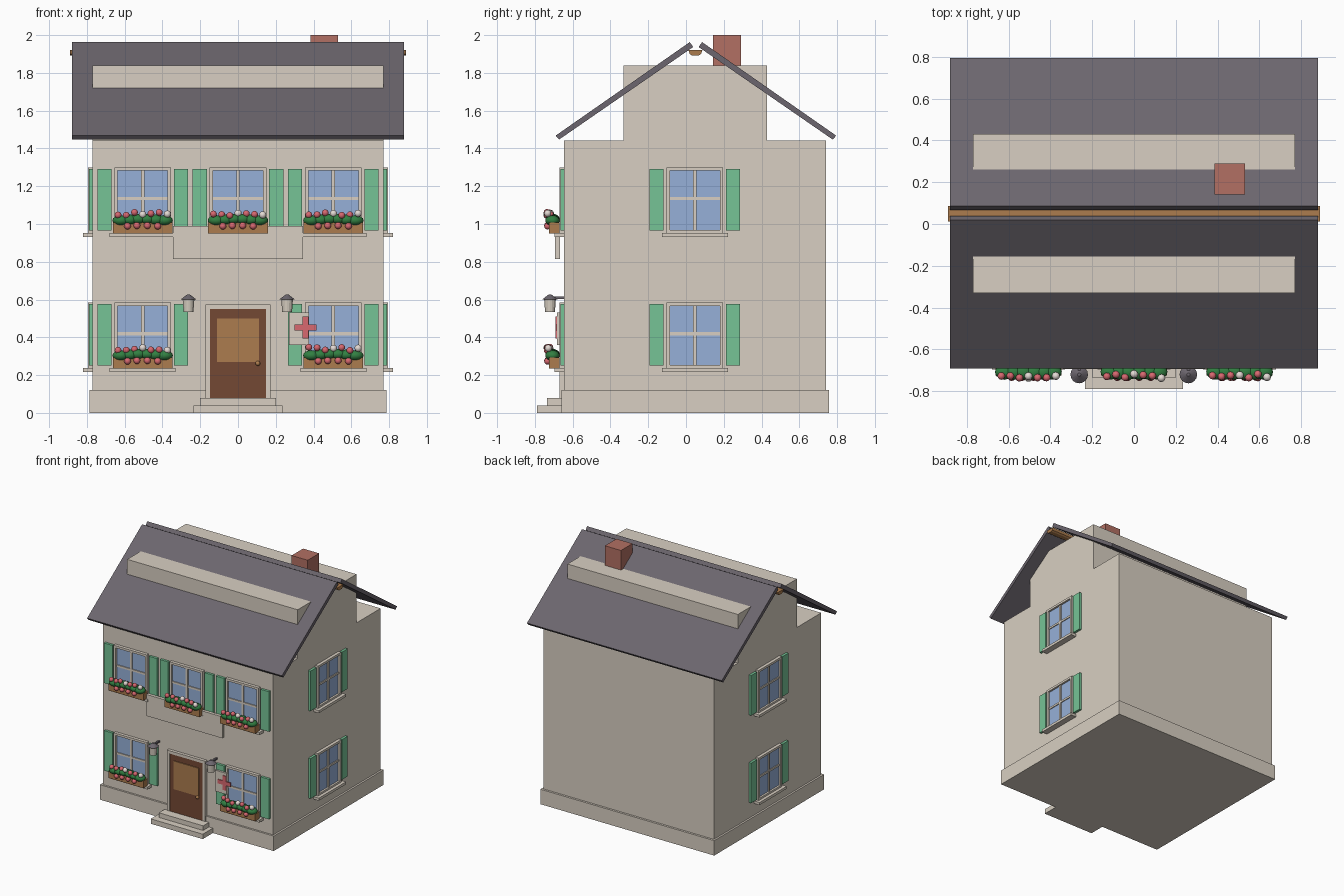
import bpy, bmesh, math, random
from mathutils import Matrix, Vector

cube = bpy.data.objects.get("Cube")
if cube:
    bpy.data.objects.remove(cube, do_unlink=True)
random.seed(4)


def material(name, rgb):
    linear = [((c / 255 + 0.055) / 1.055) ** 2.4 for c in rgb] + [1]
    m = bpy.data.materials.new(name)
    m.use_nodes = True
    m.diffuse_color = linear
    m.node_tree.nodes["Principled BSDF"].inputs["Base Color"].default_value = linear
    return m


CREAM = material("cream stone", (216, 207, 194))
SLATE = material("slate", (108, 102, 110))
SHUTTER = material("shutter green", (118, 196, 150))
GLASS = material("window blue", (150, 176, 216))
WOOD = material("light wood", (172, 124, 78))
DOOR = material("dark wood", (116, 72, 52))
BRICK = material("brick", (178, 112, 99))
LEAF = material("leaf green", (50, 128, 66))
PINK = material("flower pink", (216, 104, 112))
WHITE = material("flower white", (228, 218, 212))


def finish(bm, name, mat, place=Matrix(), smooth=False):
    """Turn a bmesh into a placed object with one colour."""
    bmesh.ops.recalc_face_normals(bm, faces=bm.faces)
    for f in bm.faces:
        f.smooth = smooth
    me = bpy.data.meshes.new(name)
    bm.to_mesh(me)
    bm.free()
    me.materials.append(mat)
    ob = bpy.data.objects.new(name, me)
    ob.matrix_world = place
    bpy.context.collection.objects.link(ob)
    return ob


def boxes(name, mat, spans, place=Matrix()):
    """Boxes given as (x0, x1, y0, y1, z0, z1), joined in one object."""
    bm = bmesh.new()
    for x0, x1, y0, y1, z0, z1 in spans:
        centre = Vector((x0 + x1, y0 + y1, z0 + z1)) / 2
        size = Matrix.Diagonal((x1 - x0, y1 - y0, z1 - z0, 1))
        bmesh.ops.create_cube(bm, size=1, matrix=Matrix.Translation(centre) @ size)
    return finish(bm, name, mat, place)


def balls(name, mat, items, place):
    """Smooth ellipsoids given as (centre, radii)."""
    bm = bmesh.new()
    for centre, radii in items:
        bmesh.ops.create_uvsphere(bm, u_segments=12, v_segments=8, radius=1,
                                  matrix=Matrix.Translation(centre) @ Matrix.Diagonal((*radii, 1)))
    return finish(bm, name, mat, place, True)


def extrude_x(name, mat, profile, half):
    """Sweep a (y, z) profile along x."""
    bm = bmesh.new()
    face = bm.faces.new([bm.verts.new((-half, y, z)) for y, z in profile])
    geom = bmesh.ops.extrude_face_region(bm, geom=[face])["geom"]
    bmesh.ops.translate(bm, vec=(2 * half, 0, 0),
                        verts=[v for v in geom if isinstance(v, bmesh.types.BMVert)])
    return finish(bm, name, mat)


def cone(name, mat, r1, r2, z0, z1, place, sides=16):
    bm = bmesh.new()
    bmesh.ops.create_cone(bm, cap_ends=True, segments=sides, radius1=r1, radius2=r2,
                          depth=z1 - z0, matrix=Matrix.Translation((0, 0, (z0 + z1) / 2)))
    return finish(bm, name, mat, place)


FRONT = -0.645
MID = 0.047

# Masonry
boxes("foundation", CREAM, [(-.785, .785, -.66, .757, 0, .122)])
boxes("walls", CREAM, [(-.77, .77, FRONT, .74, .122, 1.443)])
boxes("attic", CREAM, [(-.77, .77, -.33, .43, 1.443, 1.84)])
boxes("chimney", BRICK, [(.385, .53, .142, .29, 1.7, 2)])

# Roof slabs, mirrored about the ridge, and the ridge beam
slab = [(-.69, 1.468), (.02, 1.963), (.038, 1.937), (-.672, 1.447)]
extrude_x("front_roof", SLATE, slab, .88)
extrude_x("back_roof", SLATE, [(.1 - y + .005, z) for y, z in slab], .88)
extrude_x("ridge_beam", WOOD, [(.013, 1.92), (.087, 1.92), (.08, 1.9),
                               (.068, 1.892), (.032, 1.892), (.02, 1.9)], .89)


def window(label, place):
    """Window facing -y, with its frame bottom at the local origin."""
    w, h, b = .15, .35, .018
    boxes(label + "_frame", CREAM, [
        (-w, -w + b, -.025, 0, 0, h), (w - b, w, -.025, 0, 0, h),
        (-w + b, w - b, -.025, 0, 0, b), (-w + b, w - b, -.025, 0, h - b, h)], place)
    boxes(label + "_glass", GLASS, [(-w + b, w - b, -.009, 0, b, h - b)], place)
    boxes(label + "_glazing_bars", CREAM, [
        (-.009, .009, -.017, -.009, b, h - b),
        (-w + b, w - b, -.016, -.009, .176, .192)], place)
    boxes(label + "_sill", CREAM, [(-.175, .175, -.05, 0, -.018, .003)], place)
    boxes(label + "_shutters", SHUTTER, [
        (min(s * .165, s * .24), max(s * .165, s * .24), -.02, 0, .015, .342)
        for s in (-1, 1)], place)


def flower_box(label, place):
    boxes(label + "_planter", WOOD, [(-.158, .158, -.08, -.026, .0, .058)], place)
    balls(label + "_leaves", LEAF, [
        (Vector((x, -.062, .078 - abs(x) * .08)), (.045, .038, .028))
        for x in (-.115, -.07, -.025, .025, .07, .115)], place)
    spots = [Vector((-.13 + .0435 * i, -.072 - random.uniform(0, .02),
                     .102 + random.uniform(-.008, .012))) for i in range(7)]
    low = [Vector((x, -.088, .043 - abs(x) * .05)) for x in (-.08, -.03, .025, .08)]
    pale = [spots[3], spots[6]]
    rosy = [p for p in spots if p not in pale] + low
    balls(label + "_pink_flowers", PINK, [(p, (.018,) * 3) for p in rosy], place)
    balls(label + "_white_flowers", WHITE, [(p, (.019,) * 3) for p in pale], place)


# Windows on both floors
for floor, z in (("lower", .235), ("upper", .95)):
    for side, x in (("right", -.505), ("middle", 0), ("left", .505)):
        if floor == "lower" and side == "middle":
            continue
        place = Matrix.Translation((x, FRONT, z))
        window(f"{floor}_{side}_window", place)
        flower_box(f"{floor}_{side}", place)
    for side, s in (("left", 1), ("right", -1)):
        place = Matrix.Translation((s * .77, MID, z)) @ Matrix.Rotation(s * math.pi / 2, 4, "Z")
        window(f"{floor}_{side}_side_window", place)

# Blank panel above the door
boxes("front_panel", CREAM, [(-.343, .343, -.693, -.668, .815, .99)])

# Door and steps
boxes("door_frame", CREAM, [(-.173, -.148, -.67, FRONT, .08, .573),
                            (.148, .173, -.67, FRONT, .08, .573),
                            (-.148, .148, -.67, FRONT, .55, .573)])
boxes("door", DOOR, [(-.148, .148, -.664, FRONT, .078, .55)])
boxes("door_panel", WOOD, [(-.112, .112, -.671, -.664, .27, .5)])
balls("door_knob", WOOD, [(Vector((.105, -.675, .262)), (.013,) * 3)], Matrix())
boxes("upper_step", CREAM, [(-.2, .2, -.735, FRONT, .04, .078)])
boxes("lower_step", CREAM, [(-.235, .235, -.79, FRONT, 0, .04)])

# Wall lanterns
for side, x in (("right", -.262), ("left", .26)):
    place = Matrix.Translation((x, -.72, 0))
    cone(side + "_lantern_body", CREAM, .026, .031, .533, .602, place)
    cone(side + "_lantern_cap", SLATE, .042, .008, .6, .626, place)
    boxes(side + "_lantern_arm", SLATE, [(-.007, .007, 0, .076, .604, .617)], place)

# Hanging sign with a cross
boxes("sign_board", CREAM, [(.27, .375, -.682, -.666, .36, .532)])
boxes("sign_cross", PINK, [(.3, .416, -.69, -.682, .435, .467),
                           (.342, .374, -.69, -.682, .393, .51)])
